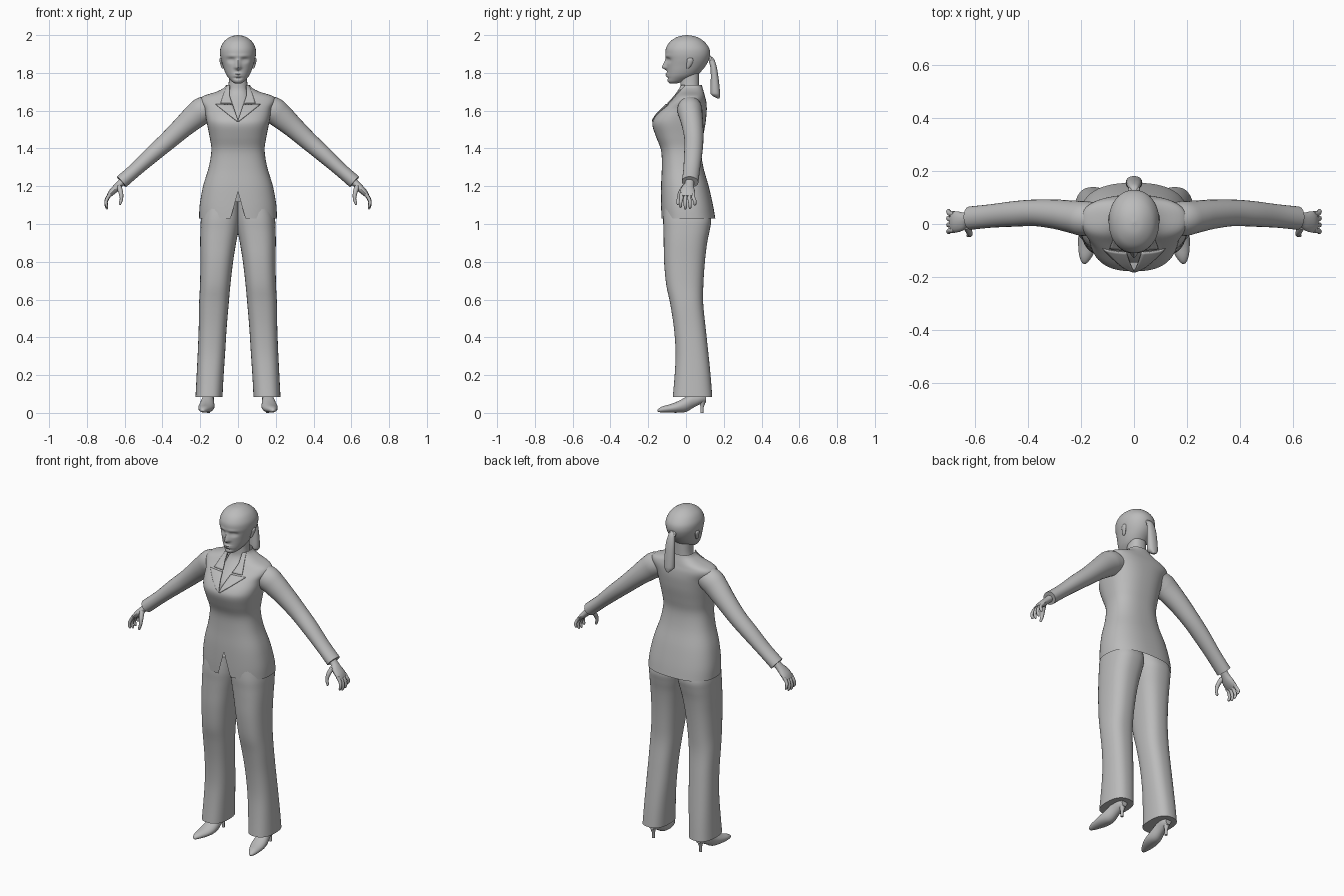
import bpy, bmesh, math
from mathutils import Vector

grey = bpy.data.materials.new("plain_grey")
grey.diffuse_color = (0.5, 0.5, 0.5, 1)


def smooth(rows, k=4):
    """Catmull-Rom interpolation of tuples."""
    out = []
    for i in range(len(rows) - 1):
        a, b, c, d = (rows[min(max(j, 0), len(rows) - 1)] for j in range(i - 1, i + 3))
        for s in range(k):
            t = s / k
            out.append(tuple(0.5 * (2 * q + (r - p) * t + (2 * p - 5 * q + 4 * r - u) * t * t
                                    + (3 * q - p - 3 * r + u) * t ** 3)
                             for p, q, r, u in zip(a, b, c, d)))
    return out + [tuple(rows[-1])]


def loft(name, rings, closed=True, mirror=False, thick=0):
    """Skin a list of point rings."""
    bm = bmesh.new()
    vr = [[bm.verts.new(p) for p in ring] for ring in rings]
    n = len(vr[0])
    for a, b in zip(vr, vr[1:]):
        for i in range(n if closed else n - 1):
            j = (i + 1) % n
            bm.faces.new((a[i], a[j], b[j], b[i]))
    if closed:
        bm.faces.new(vr[0])
        bm.faces.new(vr[-1])
    bmesh.ops.remove_doubles(bm, verts=bm.verts, dist=0.00005)
    bmesh.ops.recalc_face_normals(bm, faces=bm.faces)
    me = bpy.data.meshes.new(name)
    bm.to_mesh(me)
    bm.free()
    me.materials.append(grey)
    ob = bpy.data.objects.new(name, me)
    bpy.context.collection.objects.link(ob)
    bpy.ops.object.select_all(action='DESELECT')
    ob.select_set(True)
    bpy.context.view_layer.objects.active = ob
    bpy.ops.object.shade_smooth_by_angle(angle=math.radians(42))
    if thick:
        ob.modifiers.new("thickness", 'SOLIDIFY').thickness = thick
    if mirror:
        ob.modifiers.new("mirror", 'MIRROR').use_mirror_merge = False
    return ob


def level(z, x, hw, yf, yb, p=2.3, gap=None, n=40):
    """Horizontal superellipse, optionally open at the front by a half gap."""
    c, r = (yf + yb) / 2, (yb - yf) / 2
    t0 = 0 if gap is None else math.asin(min(0.95, gap / hw) ** (p / 2))
    pts = []
    for i in range(n if gap is None else n + 1):
        t = t0 + (2 * math.pi - 2 * t0) * i / n
        s, k = math.sin(t), math.cos(t)
        if gap is not None and gap == 0 and i in (0, n):
            s = 0
        pts.append(Vector((x + hw * math.copysign(abs(s) ** (2 / p), s),
                           c - r * math.copysign(abs(k) ** (2 / p), k), z)))
    return pts


def tube(name, rows, n=16, k=4):
    """Mirrored limb from rows of x, y, z, in-plane radius, depth radius."""
    rows = smooth(rows, k)
    cs = [Vector(r[:3]) for r in rows]
    rings = []
    for i, r in enumerate(rows):
        t = (cs[min(i + 1, len(cs) - 1)] - cs[max(i - 1, 0)]).normalized()
        side = (Vector((0, 1, 0)) - t * t.y).normalized()
        up = t.cross(side)
        rings.append([cs[i] + up * r[3] * math.cos(a) + side * r[4] * math.sin(a)
                      for a in (2 * math.pi * j / n for j in range(n))])
    return loft(name, rings, mirror=True)


# Jacket body: z, half width, front y, back y
jacket = smooth([
    (1.03, .206, -.13, .155), (1.10, .203, -.132, .143), (1.20, .185, -.132, .12),
    (1.30, .155, -.128, .092), (1.39, .141, -.132, .08), (1.46, .15, -.158, .09),
    (1.525, .163, -.178, .102), (1.565, .17, -.166, .107), (1.61, .178, -.128, .11),
    (1.65, .198, -.085, .107), (1.677, .185, -.06, .10), (1.70, .115, -.044, .094),
    (1.72, .076, -.036, .088), (1.737, .063, -.03, .083)], 4)


def gap(z):
    return max(0, (1.17 - z) * .28, min(.045, (z - 1.55) * .34))


loft("jacket_body", [level(z, 0, hw, yf, yb, 2.5, gap(z), 56) for z, hw, yf, yb in jacket],
     closed=False)


def jacket_front(x, z):
    for a, b in zip(jacket, jacket[1:]):
        if a[0] <= z <= b[0]:
            f = (z - a[0]) / (b[0] - a[0])
            hw, yf, yb = (a[i] + (b[i] - a[i]) * f for i in (1, 2, 3))
            q = min(.98, abs(x) / hw)
            return (yf + yb) / 2 - (yb - yf) / 2 * (1 - q ** 2.5) ** .4
    return jacket[-1][2]


# Lapels and collar laid on the jacket front: z and outer edge at both ends
for name, z0, z1, o0, o1 in (("lapel", 1.545, 1.634, .006, .118),
                             ("collar", 1.641, 1.735, .092, .060)):
    rows = []
    for i in range(13):
        f = i / 12
        z, o = z0 + (z1 - z0) * f, o0 + (o1 - o0) * f
        g = gap(z)
        rows.append([(x, jacket_front(x, z) - .006, z)
                     for x in (g + (o - g) * j / 6 for j in range(7))])
    loft(name, rows, closed=False, mirror=True, thick=.006)

# Neck and chest
loft("neck_and_chest", [level(z, 0, *r) for z, *r in smooth([
    (1.50, .09, -.14, .05), (1.56, .09, -.145, .05), (1.60, .085, -.125, .06),
    (1.65, .07, -.075, .065), (1.70, .056, -.035, .07), (1.75, .049, -.03, .07),
    (1.82, .049, -.03, .07)])])


# Head with sculpted face
def bump(d, s):
    return math.exp(-(d / s) ** 2)


def face(v):
    if v.y < -.02:
        ax, z = abs(v.x), v.z
        ramp = max(0, min(1, (1.88 - z) / .05)) * max(0, min(1, (z - 1.812) / .014))
        d = -.026 * ramp * bump(ax, .009 + .006 * ramp)
        d += .013 * bump(ax - .036, .018) * bump(z - 1.868, .012)
        d -= .005 * bump(ax - .036, .011) * bump(z - 1.866, .006)
        d -= .004 * bump(ax - .03, .03) * bump(z - 1.889, .008)
        d -= .009 * bump(ax, .02) * (bump(z - 1.794, .005) + bump(z - 1.783, .005))
        d += .005 * bump(ax, .025) * bump(z - 1.772, .006)
        v.y += d
    return v


loft("head", [[face(v) for v in level(z, 0, *r, 2.1, None, 72)] for z, *r in smooth([
    (1.744, .016, -.085, -.05), (1.752, .030, -.095, -.02), (1.765, .043, -.099, .015),
    (1.785, .059, -.10, .055), (1.81, .071, -.101, .082), (1.84, .081, -.103, .106),
    (1.87, .090, -.105, .121), (1.90, .095, -.109, .128), (1.93, .093, -.106, .123),
    (1.96, .079, -.089, .102), (1.98, .059, -.065, .077), (1.994, .033, -.035, .045),
    (2.0, .003, .003, .009)], 5)])

# Ears
loft("ear", [level(z, x, hw, yf, yb, 2, None, 14) for z, x, hw, yf, yb in smooth([
    (1.822, .079, .003, .005, .012), (1.83, .081, .007, .002, .022),
    (1.855, .088, .008, .004, .036), (1.872, .090, .008, .006, .038),
    (1.88, .090, .003, .016, .030)], 3)], mirror=True)

# Ponytail and its tie
loft("ponytail", [level(z, 0, *r, 2.3, None, 20) for z, *r in smooth([
    (1.89, .008, .112, .128), (1.88, .016, .114, .143), (1.86, .021, .122, .154),
    (1.82, .027, .130, .165), (1.76, .030, .131, .174), (1.70, .031, .130, .180),
    (1.682, .026, .136, .180), (1.665, .008, .165, .178)])])
bpy.ops.mesh.primitive_torus_add(location=(0, .131, 1.874), rotation=(math.radians(-60), 0, 0),
                                 major_radius=.016, minor_radius=.007,
                                 major_segments=20, minor_segments=8)
tie = bpy.context.object
tie.name = "hair_tie"
tie.data.materials.append(grey)
bpy.ops.object.shade_smooth()

# Sleeves
tube("sleeve", [(.11, .02, 1.625, .055, .055), (.18, .02, 1.605, .070, .066),
                (.225, .026, 1.572, .067, .062), (.29, .036, 1.515, .057, .056),
                (.372, .042, 1.44, .049, .050), (.45, .038, 1.372, .044, .048),
                (.54, .030, 1.29, .037, .044), (.617, .022, 1.223, .037, .044)], 24)

# Hands
tube("palm", [(.595, .02, 1.242, .022, .027), (.625, .018, 1.212, .019, .024),
              (.65, .010, 1.186, .019, .036), (.672, .008, 1.164, .016, .040),
              (.688, .008, 1.146, .009, .037)])
for name, y, l in (("index_finger", -.024, .93), ("middle_finger", -.003, 1.05),
                   ("ring_finger", .018, 1.0), ("little_finger", .039, .78)):
    e = y * 1.2
    tube(name, [(.676, y, 1.16, .010, .010), (.692, y, 1.16 - .026 * l, .009, .010),
                (.699, e, 1.16 - .05 * l, .008, .009), (.695, e, 1.16 - .07 * l, .007, .008),
                (.691, e, 1.16 - .078 * l, .003, .003)], 10, 3)
tube("thumb", [(.63, -.008, 1.197, .014, .014), (.620, -.030, 1.165, .012, .012),
               (.617, -.040, 1.135, .009, .009), (.624, -.043, 1.108, .007, .007),
               (.627, -.043, 1.102, .003, .003)], 10, 3)

# Trouser legs: z, inner x, outer x, front y, back y
legs = smooth([
    (1.12, -.01, .175, -.115, .10), (1.03, -.012, .195, -.121, .132),
    (.97, -.004, .199, -.119, .126), (.90, .010, .200, -.118, .112), (.80, .026, .199, -.116, .100),
    (.68, .040, .201, -.105, .092), (.58, .049, .206, -.084, .091), (.45, .060, .208, -.064, .104),
    (.32, .068, .213, -.055, .118), (.20, .076, .219, -.060, .130), (.085, .082, .225, -.070, .139)])
loft("trouser_leg", [level(z, (a + b) / 2, (b - a) / 2, yf, yb, 2.5)
                     for z, a, b, yf, yb in legs], mirror=True)

# Shoes: y, centre x, half width, sole z, top z
shoe = smooth([
    (-.150, .186, .004, .008, .016), (-.142, .185, .013, .004, .025),
    (-.12, .181, .025, .002, .036), (-.08, .173, .037, .001, .047), (-.04, .167, .042, .001, .063),
    (0, .163, .038, .005, .085), (.04, .159, .031, .028, .108), (.08, .156, .029, .048, .112),
    (.105, .155, .018, .056, .104)], 3)
loft("shoe", [[(x + w * math.cos(a), y, (lo + hi) / 2 + (hi - lo) / 2 * math.sin(a))
               for a in (2 * math.pi * j / 20 for j in range(20))]
              for y, x, w, lo, hi in shoe], mirror=True)
loft("shoe_heel", [level(z, .156, r, y - r, y + r, 2, None, 12) for z, r, y in
                   ((0, .008, .084), (.03, .008, .085), (.05, .014, .087), (.07, .021, .086))],
     mirror=True)
